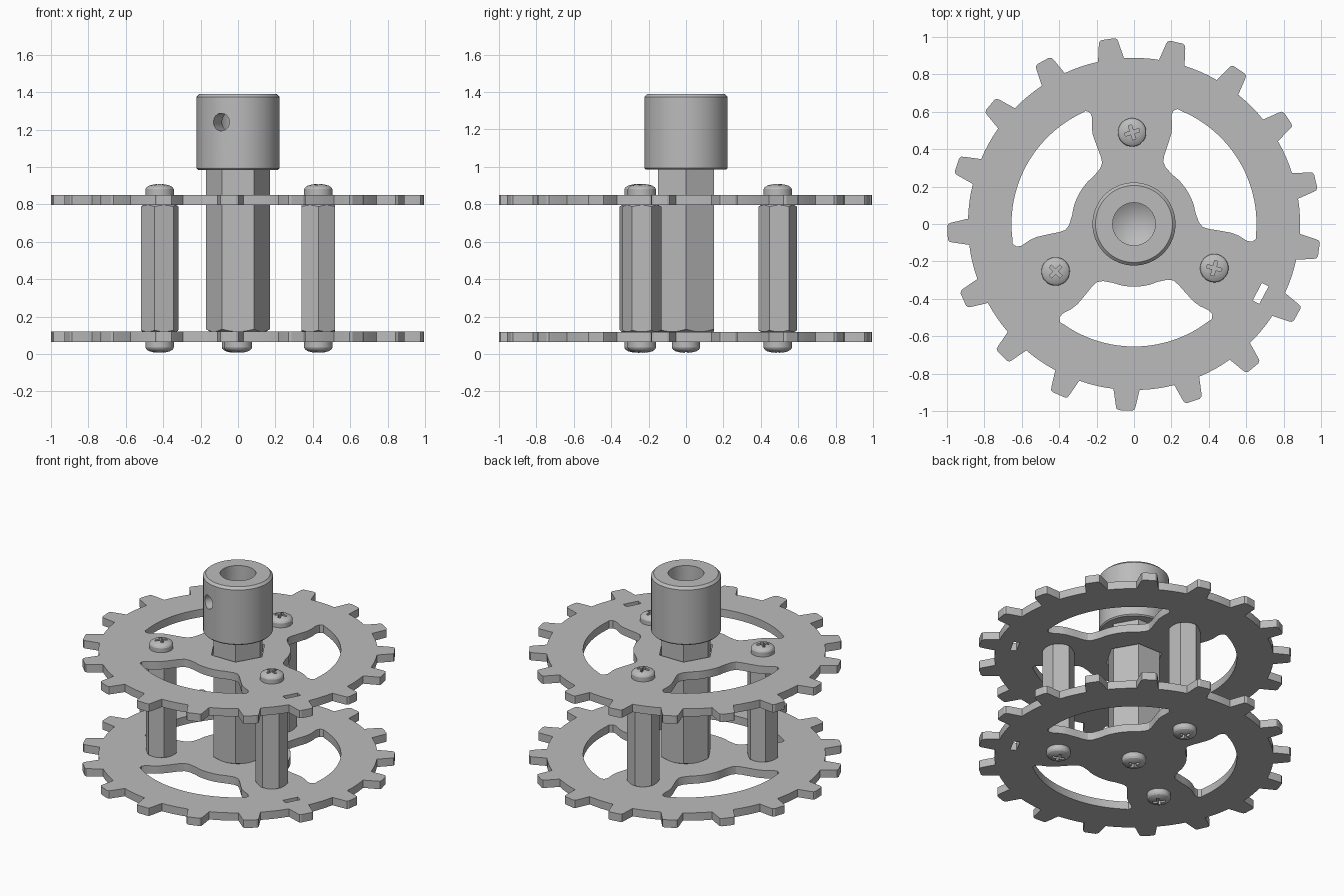
import bpy, bmesh
from math import sin, cos, pi, radians, tau, atan2, hypot
from mathutils import Matrix, Vector

cube = bpy.data.objects.get("Cube")
if cube:
    bpy.data.objects.remove(cube)

steel = bpy.data.materials.new("brushed_grey_metal")
steel.use_nodes = True
GREY = (0.5, 0.5, 0.5, 1)
steel.diffuse_color = GREY
steel.node_tree.nodes["Principled BSDF"].inputs["Base Color"].default_value = GREY

SCREW_ANGLE = radians(91.2)
SCREW_RADIUS = 0.49
LOWER_Z, UPPER_Z, THICK = 0.064, 0.796, 0.055


def polar(r, a):
    return (r * cos(a), r * sin(a))


def add_object(name, bm):
    bmesh.ops.recalc_face_normals(bm, faces=bm.faces[:])
    mesh = bpy.data.meshes.new(name)
    bm.to_mesh(mesh)
    bm.free()
    mesh.materials.append(steel)
    ob = bpy.data.objects.new(name, mesh)
    bpy.context.collection.objects.link(ob)
    return ob


def lathe(name, profile, steps=48):
    """Spin an (r, z) profile around z; ends on the axis close the solid."""
    bm = bmesh.new()
    verts = [bm.verts.new((r, 0, z)) for r, z in profile]
    edges = [bm.edges.new(pair) for pair in zip(verts, verts[1:])]
    bmesh.ops.spin(bm, geom=verts + edges, cent=(0, 0, 0), axis=(0, 0, 1),
                   angle=tau, steps=steps, use_duplicate=False)
    bmesh.ops.remove_doubles(bm, verts=bm.verts[:], dist=1e-5)
    return add_object(name, bm)


def prism(name, outline, z0, z1):
    bm = bmesh.new()
    face = bm.faces.new([bm.verts.new((x, y, z0)) for x, y in outline])
    new = bmesh.ops.extrude_face_region(bm, geom=[face])["geom"]
    bmesh.ops.translate(bm, vec=(0, 0, z1 - z0),
                        verts=[v for v in new if isinstance(v, bmesh.types.BMVert)])
    return add_object(name, bm)


def boolean(ob, cutter, operation):
    """Apply a boolean and discard the cutter."""
    cutter.hide_render = True
    mod = ob.modifiers.new("cut", "BOOLEAN")
    mod.operation, mod.object, mod.solver = operation, cutter, "EXACT"
    bpy.context.view_layer.update()
    dg = bpy.context.evaluated_depsgraph_get()
    mesh = bpy.data.meshes.new_from_object(ob.evaluated_get(dg))
    ob.modifiers.clear()
    ob.data = mesh
    bpy.data.objects.remove(cutter)


def smooth(ob):
    bpy.ops.object.select_all(action="DESELECT")
    ob.select_set(True)
    bpy.context.view_layer.objects.active = ob
    bpy.ops.object.shade_smooth_by_angle(angle=radians(25))


def hexagon(r, turn=0):
    return [polar(r, turn + i * pi / 3) for i in range(6)]


# --- Sprocket plates ---------------------------------------------------
def tooth_outline(count=17, first=radians(-92.6)):
    pts = []
    half = [(0.07, 0.885), (0.053, 0.975), (0.048, 0.991), (0.035, 0.998)]
    for i in range(count):
        a = first + i * tau / count
        tooth = [(-w, r) for w, r in half] + [(w, r) for w, r in reversed(half)]
        for w, r in tooth:
            pts.append(polar(hypot(w, r), a + atan2(w, r)))
        # curved valley up to the next tooth
        for k in (1, 2, 3):
            edge = atan2(0.07, 0.885)
            pts.append(polar(0.888, a + edge + (tau / count - 2 * edge) * k / 4))
    return pts


def window_outline(direction):
    """Opening between two screw bosses, symmetric about its middle."""
    boss = [(0.25, 0.225), (0.21, 0.26), (0.175, 0.3), (0.163, 0.33), (0.17, 0.365),
            (0.19, 0.42), (0.21, 0.48), (0.215, 0.52), (0.212, 0.575),
            (0.222, 0.6), (0.245, 0.61), (0.275, 0.594)]
    half = [(0.335, radians(60 - 2 * i)) for i in range(8)]
    half += [(hypot(v, u), atan2(v, u)) for v, u in boss]
    half += [(0.655, radians(27 + 3 * i)) for i in range(12)]
    left = [polar(r, direction + a) for r, a in half]
    right = [polar(r, direction + tau / 3 - a) for r, a in half[1:-1]]
    return left + right[::-1]


def slot_outline():
    c, a = Vector((0.677, -0.371)), radians(-28)
    u, v = Vector(polar(0.02, a)), Vector(polar(0.053, a + pi / 2))
    return [c + u + v, c - u + v, c - u - v, c + u - v]


def plate(name, z, extra=()):
    curve = bpy.data.curves.new(name, "CURVE")
    curve.dimensions, curve.fill_mode, curve.extrude = "2D", "BOTH", THICK / 2
    windows = [window_outline(SCREW_ANGLE + i * tau / 3) for i in range(3)]
    for outline in [tooth_outline(), slot_outline(), *windows, *extra]:
        spline = curve.splines.new("POLY")
        spline.points.add(len(outline) - 1)
        for p, (x, y) in zip(spline.points, outline):
            p.co = (x, y, 0, 1)
        spline.use_cyclic_u = True
    temp = bpy.data.objects.new(name + "_curve", curve)
    bpy.context.collection.objects.link(temp)
    bpy.context.view_layer.update()
    dg = bpy.context.evaluated_depsgraph_get()
    mesh = bpy.data.meshes.new_from_object(temp.evaluated_get(dg))
    bm = bmesh.new()
    bm.from_mesh(mesh)
    bpy.data.objects.remove(temp)
    bmesh.ops.remove_doubles(bm, verts=bm.verts[:], dist=1e-5)
    bmesh.ops.translate(bm, verts=bm.verts[:], vec=(0, 0, z + THICK / 2))
    for f in bm.faces:
        f.material_index = 0
    smooth(add_object(name, bm))


plate("lower_sprocket", LOWER_Z)
plate("upper_sprocket", UPPER_Z, [hexagon(0.186)])


# --- Hex bars with chamfered ends --------------------------------------
def hex_bar(name, r, z0, z1, turn=0, both_ends=True):
    bar = prism(name, hexagon(r, turn), z0, z1)
    inner, outer, rise = r * 0.86, r * 1.06, r * 0.12
    profile = [(0, z0), (inner, z0), (outer, z0 + rise)]
    if both_ends:
        profile += [(outer, z1 - rise), (inner, z1), (0, z1)]
    else:
        profile += [(outer, z1 + rise), (0, z1 + rise)]
    boolean(bar, lathe("chamfer_cutter", profile), "INTERSECT")
    return bar


hex_bar("hex_shaft", 0.172, LOWER_Z + THICK, 0.992, both_ends=False)
for i, turn in enumerate((35, 15, 30)):
    bar = hex_bar(f"standoff_{i + 1}", 0.104, LOWER_Z + THICK, UPPER_Z, radians(turn))
    bar.location.xy = polar(SCREW_RADIUS, SCREW_ANGLE + i * tau / 3)


# --- Cross-recess screws -----------------------------------------------
def screw(name, x, y, z, turn, down=False):
    head = lathe(name, [(0, -0.004), (0.076, -0.004), (0.076, 0.03), (0.07, 0.04),
                        (0.056, 0.049), (0.03, 0.056), (0, 0.058)], 32)
    arm, w = 0.04, 0.009
    cross = []
    for k in range(4):
        for px, py in ((arm, -w), (arm, w), (w, w)):
            cross.append(Matrix.Rotation(k * pi / 2, 2) @ Vector((px, py)))
    boolean(head, prism("recess_cutter", cross, 0.025, 0.1), "DIFFERENCE")
    head.location = (x, y, z)
    head.rotation_euler = (pi if down else 0, 0, turn)
    smooth(head)


for i in range(3):
    x, y = polar(SCREW_RADIUS, SCREW_ANGLE + i * tau / 3)
    screw(f"top_screw_{i + 1}", x, y, UPPER_Z + THICK, 0.3 + 0.5 * i)
    screw(f"bottom_screw_{i + 1}", x, y, LOWER_Z, 0.2 + 0.5 * i, True)
screw("centre_screw", 0, 0, LOWER_Z, 0.1, True)

# --- Shaft collar: blind bore with a conical floor, set screw hole ------
collar = lathe("shaft_collar", [(0, 0.985), (0.214, 0.985), (0.222, 0.993), (0.222, 1.374),
                                (0.206, 1.39), (0.114, 1.39), (0.114, 1.08), (0, 1.012)], 64)
drill = lathe("set_screw_cutter", [(0, 0.06), (0.047, 0.06), (0.047, 0.4), (0, 0.4)], 32)
drill.rotation_euler = (pi / 2, 0, radians(-24))
drill.location.z = 1.24
boolean(collar, drill, "DIFFERENCE")
smooth(collar)
